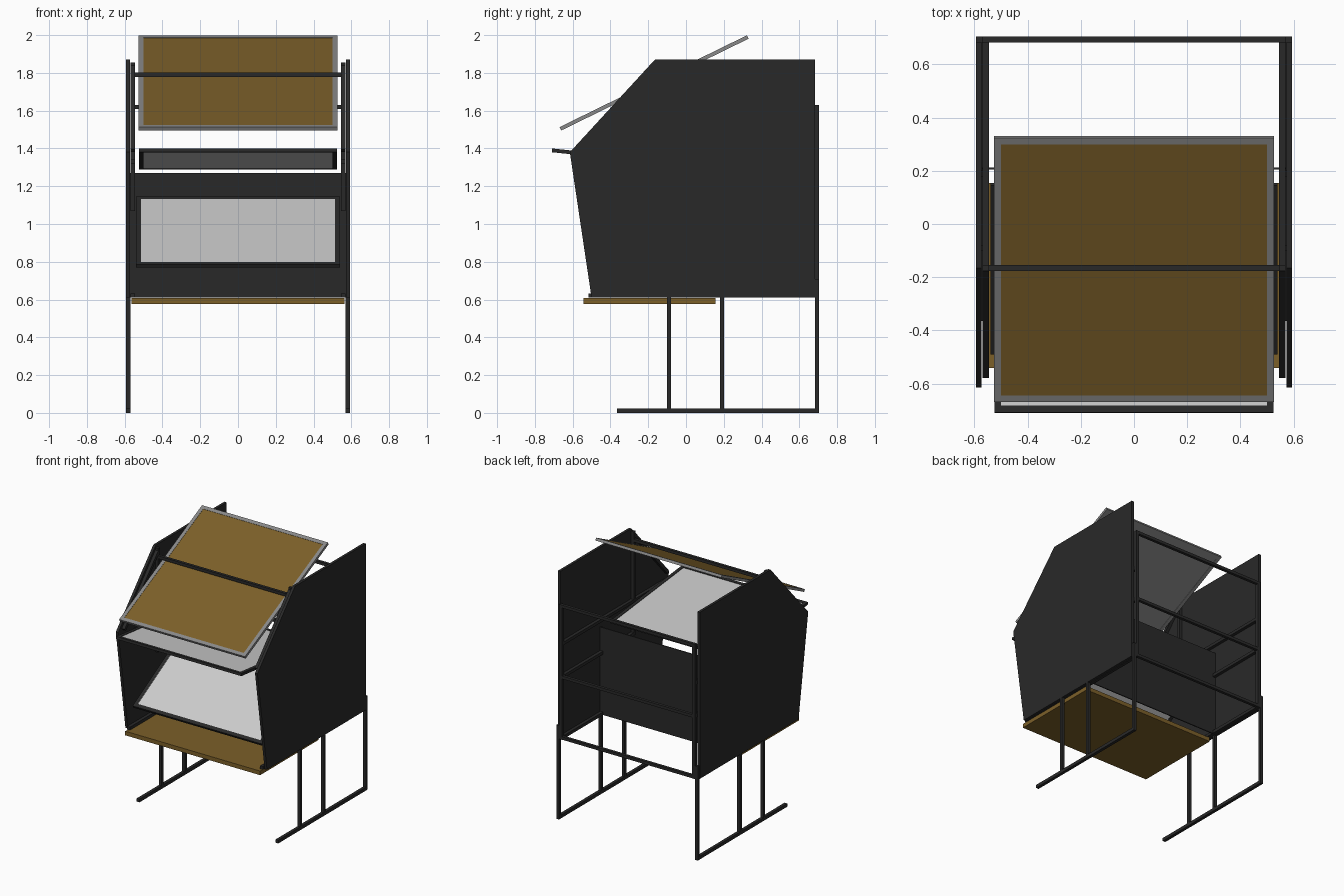
import bpy, bmesh, math
from mathutils import Matrix

if "Cube" in bpy.data.objects:
    bpy.data.objects.remove(bpy.data.objects["Cube"])


def material(name, rgb):
    m = bpy.data.materials.new(name)
    m.diffuse_color = (*rgb, 1)
    m.use_nodes = True
    m.node_tree.nodes["Principled BSDF"].inputs["Base Color"].default_value = m.diffuse_color
    return m


DARK = material("dark_paint", (0.022, 0.022, 0.022))
BROWN = material("brown_board", (0.2, 0.115, 0.022))
FRAME = material("frame_grey", (0.25, 0.25, 0.25))
GLASS = material("screen_grey", (0.58, 0.58, 0.58))


def finish(name, bm, mat):
    bmesh.ops.recalc_face_normals(bm, faces=bm.faces)
    me = bpy.data.meshes.new(name)
    bm.to_mesh(me)
    bm.free()
    me.materials.append(mat)
    ob = bpy.data.objects.new(name, me)
    bpy.context.collection.objects.link(ob)
    return ob


def mirror(ob):
    ob.modifiers.new("mirror", 'MIRROR')
    return ob


def box(name, x, y, z, mat):
    """Box from (min, max) ranges."""
    bm = bmesh.new()
    c = [(r[0] + r[1]) / 2 for r in (x, y, z)]
    s = [r[1] - r[0] for r in (x, y, z)]
    bmesh.ops.create_cube(bm, size=1, matrix=Matrix.Translation(c) @ Matrix.Diagonal((*s, 1)))
    return finish(name, bm, mat)


def beam(name, x, a, b, thick, mat, offset=0.0):
    """Box of x range whose side-view centre line runs from a to b (y, z)."""
    dy, dz = b[0] - a[0], b[1] - a[1]
    length, ang = math.hypot(dy, dz), math.atan2(dz, dy)
    m = (Matrix.Translation(((x[0] + x[1]) / 2, (a[0] + b[0]) / 2, (a[1] + b[1]) / 2))
         @ Matrix.Rotation(ang, 4, 'X') @ Matrix.Translation((0, 0, offset))
         @ Matrix.Diagonal((x[1] - x[0], length, thick, 1)))
    bm = bmesh.new()
    bmesh.ops.create_cube(bm, size=1, matrix=m)
    return finish(name, bm, mat)


def framed_panel(name, hw, a, b, thick, border, frame_mat, face_mat, face_thick, offset=0.0):
    """Tilted sheet with a border of four bars."""
    length = math.hypot(b[0] - a[0], b[1] - a[1])
    t = border / length

    def at(k):
        return (a[0] + (b[0] - a[0]) * k, a[1] + (b[1] - a[1]) * k)
    mirror(beam(name + "_side_bar", (hw - border, hw), a, b, thick, frame_mat))
    beam(name + "_front_bar", (border - hw, hw - border), a, at(t), thick, frame_mat)
    beam(name + "_back_bar", (border - hw, hw - border), at(1 - t), b, thick, frame_mat)
    beam(name + "_face", (border - hw, hw - border), at(t), at(1 - t), face_thick, face_mat, offset)


# Side panels: extruded profile
profile = [(-0.5, 0.61), (-0.615, 1.38), (-0.165, 1.87), (0.682, 1.87), (0.682, 0.61)]
bm = bmesh.new()
face = bm.faces.new([bm.verts.new((0.573, y, z)) for y, z in profile])
ext = bmesh.ops.extrude_face_region(bm, geom=[face])
bmesh.ops.translate(bm, vec=(0.02, 0, 0),
                    verts=[v for v in ext["geom"] if isinstance(v, bmesh.types.BMVert)])
mirror(finish("side_panel", bm, DARK))

# Leg frames
LEG = (0.57, 0.593)
mirror(box("foot_rail", LEG, (-0.365, 0.705), (0, 0.024), DARK))
for i, (y, top) in enumerate([(-0.09, 0.612), (0.19, 0.612), (0.694, 0.71)]):
    mirror(box(f"leg_{i}", LEG, (y - 0.011, y + 0.011), (0.024, top), DARK))

# Inner tube frame on each side
IN = (0.545, 0.569)
mirror(box("back_post", IN, (0.683, 0.705), (0.61, 1.63), DARK))
mirror(box("middle_post", IN, (-0.177, -0.154), (1.07, 1.855), DARK))
mirror(box("bottom_side_rail", IN, (-0.515, 0.683), (0.61, 0.633), DARK))
mirror(box("middle_side_rail", IN, (-0.154, 0.683), (1.07, 1.093), DARK))
mirror(box("screen_side_rail", IN, (-0.57, 0.683), (1.32, 1.343), DARK))
mirror(beam("sloped_rail", IN, (-0.57, 1.39), (-0.165, 1.835), 0.023, DARK))

# Cross bars
for part, y, z in [("bottom", 0.694, 0.622), ("middle", 0.694, 1.082),
                   ("upper", 0.694, 1.619), ("top", -0.165, 1.79)]:
    box(part + "_cross_bar", (-0.569, 0.569), (y - 0.011, y + 0.011), (z - 0.011, z + 0.011), DARK)

# Base board and back panel
box("base_board", (-0.565, 0.565), (-0.542, 0.155), (0.577, 0.608), BROWN)
box("back_panel", (-0.572, 0.572), (0.205, 0.213), (0.61, 1.27), DARK)

# Tilted lower screen, nearly level upper screen, sloped roof board
framed_panel("lower_screen", 0.54, (-0.485, 0.778), (0.15, 1.138), 0.02, 0.027, DARK, GLASS, 0.016)
framed_panel("upper_screen", 0.525, (-0.709, 1.39), (0.155, 1.298), 0.02, 0.025, DARK, GLASS, 0.014)
framed_panel("roof_board", 0.527, (-0.665, 1.504), (0.327, 1.99), 0.02, 0.027, FRAME, BROWN, 0.006, 0.005)
beam("roof_board_underside", (-0.5, 0.5), (-0.641, 1.516), (0.303, 1.978), 0.008, FRAME, -0.003)
